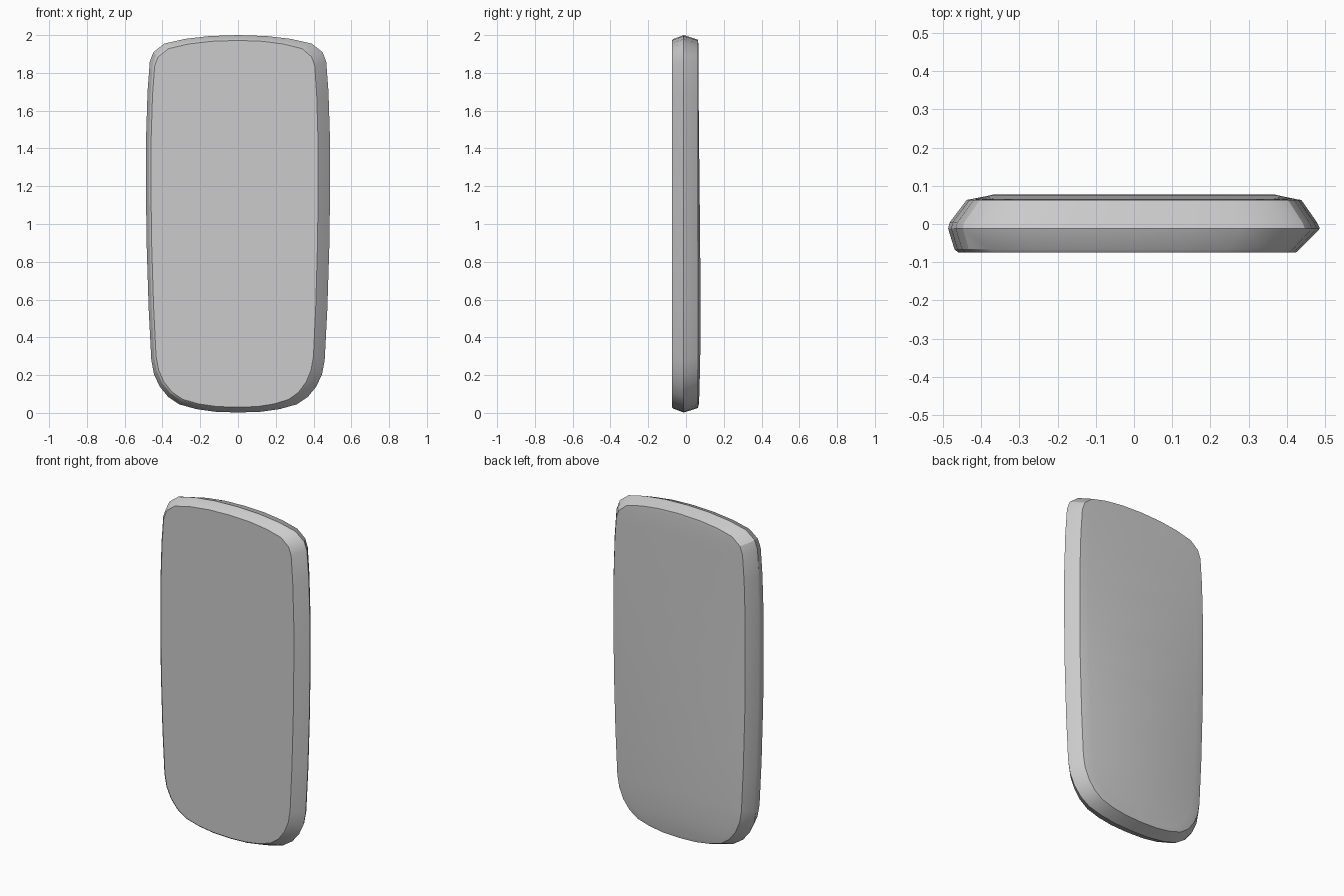
import bpy, bmesh, math

if "Cube" in bpy.data.objects:
    bpy.data.objects.remove(bpy.data.objects["Cube"])

# Right half of the widest outline (x, z), bottom centre to top centre
HALF = [(0, 0.002), (0.12, 0.006), (0.22, 0.02), (0.31, 0.045), (0.37, 0.085),
        (0.415, 0.14), (0.445, 0.205), (0.459, 0.28), (0.473, 0.55), (0.484, 0.9),
        (0.487, 1.15), (0.487, 1.45), (0.479, 1.7), (0.467, 1.86), (0.448, 1.91),
        (0.39, 1.955), (0.28, 1.98), (0.15, 1.995), (0, 2.0)]

# Cross-section rings: y, right scale, left scale, height scale
RINGS = [(-0.075, 0.87, 0.945, 0.972), (-0.066, 0.892, 0.966, 0.980),
         (-0.012, 1.0, 1.0, 1.0), (0.004, 0.985, 0.992, 0.995),
         (0.063, 0.9, 0.9, 0.976), (None, 0.78, 0.78, 0.955)]


def back_depth(z):
    """Gentle belly on the lower part of the back."""
    pts = [(0, 0.065), (0.1, 0.071), (0.3, 0.0755), (0.55, 0.077),
           (0.9, 0.075), (1.45, 0.069), (1.75, 0.066), (2.0, 0.065)]
    for (z0, y0), (z1, y1) in zip(pts, pts[1:]):
        if z <= z1:
            return y0 + (y1 - y0) * (z - z0) / (z1 - z0)
    return 0.065


bm = bmesh.new()
n = len(HALF)
loop = HALF + [(-x, z) for x, z in HALF[-2:0:-1]]
rings = []
for y, right, left, tall in RINGS:
    ring = []
    for x, z in loop:
        zz = 1 + (z - 1) * tall
        ring.append(bm.verts.new((x * (right if x > 0 else left),
                                  back_depth(zz) if y is None else y, zz)))
    rings.append(ring)

# Bevelled rim
m = len(loop)
for a, b in zip(rings, rings[1:]):
    for i in range(m):
        j = (i + 1) % m
        bm.faces.new((a[i], a[j], b[j], b[i]))

# Flat front
bm.faces.new(rings[0])

# Back panel in strips so it can follow the belly
back = rings[-1]
for i in range(n - 1):
    quad = [back[i], back[i + 1], back[(m - i - 1) % m], back[(m - i) % m]]
    bm.faces.new(list(dict.fromkeys(quad)))

bmesh.ops.recalc_face_normals(bm, faces=bm.faces)
mesh = bpy.data.meshes.new("slab_body")
bm.to_mesh(mesh)
bm.free()
body = bpy.data.objects.new("slab_body", mesh)
bpy.context.collection.objects.link(body)
bpy.context.view_layer.objects.active = body
body.select_set(True)
bpy.ops.object.shade_smooth_by_angle(angle=math.radians(25))
